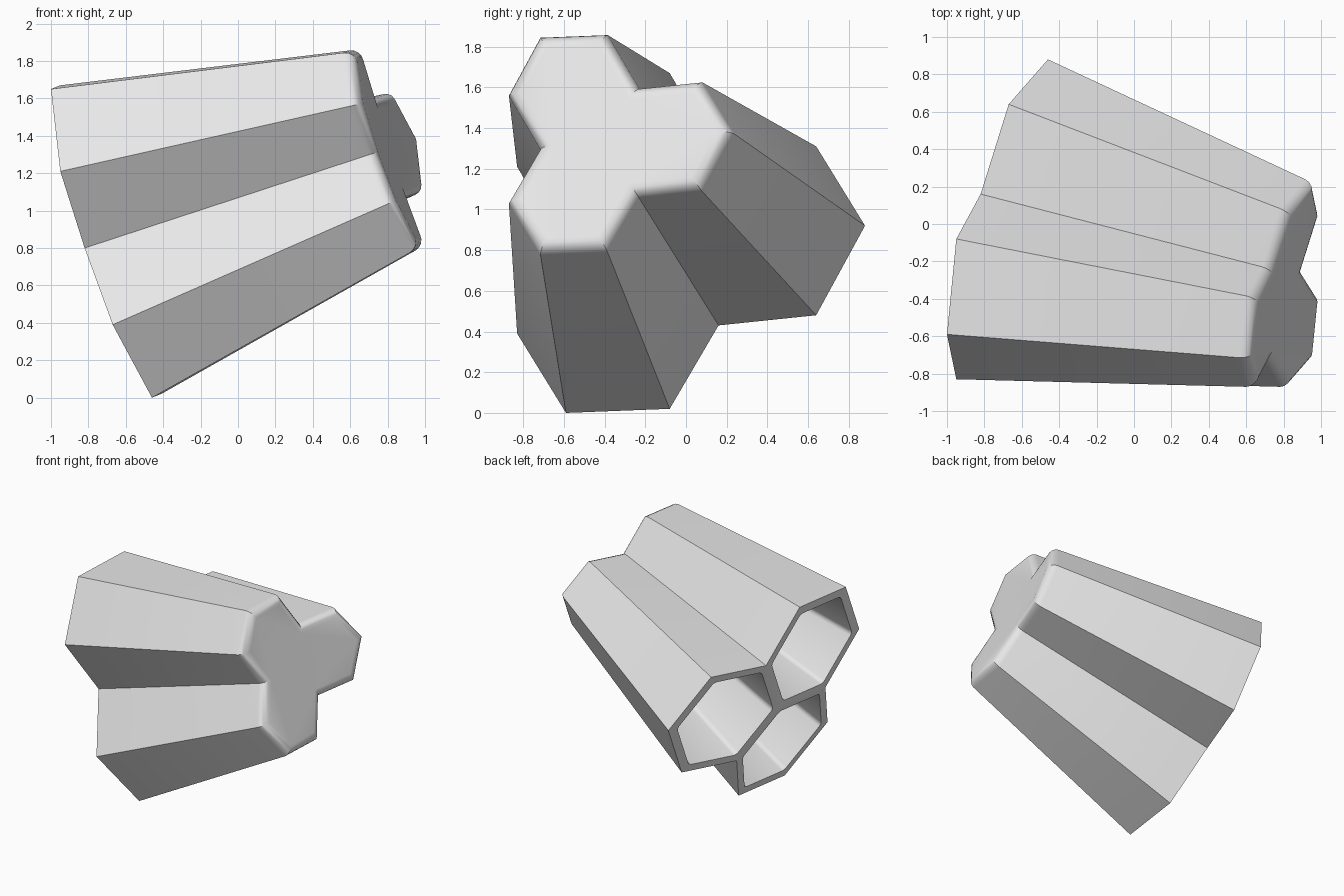
import bpy, bmesh, math
from mathutils import Vector

cube = bpy.data.objects.get("Cube")
if cube:
    bpy.data.objects.remove(cube, do_unlink=True)

grey = bpy.data.materials.new("light_grey")
grey.use_nodes = True
colour = (0.8, 0.8, 0.8, 1)
grey.diffuse_color = colour
grey.node_tree.nodes["Principled BSDF"].inputs["Base Color"].default_value = colour

# Mouth of the cluster: shared middle, tip of each cell, and corners shared by neighbours
middle = Vector((-0.77, -0.08, 0.82))
tips = [Vector(p) for p in ((-0.46, -0.59, 0), (-0.46, 0.88, 0.92), (-1, -0.59, 1.65))]
shared = [Vector(p) for p in ((-0.82, -0.59, 0.8), (-0.56, 0.16, 0.43), (-0.82, 0.16, 1.26))]

# All cells taper towards one focus
axis = Vector((0.933, -0.191, 0.305)).normalized()
REACH = 4.53
focus = middle + axis * REACH
END = 0.635       # scale of the closed end
WALL = 0.06
APOTHEM = 0.44


def taper(p, k):
    return focus.lerp(p, k)


def cell_corners(i):
    """Hexagon of cell i, starting at the shared middle."""
    s1, s2, tip = shared[i], shared[(i + 1) % 3], tips[i]
    total = middle + tip
    return [middle, s1, total - s2, tip, total - s1, s2]


def inner_corners(i, k):
    """Cell hexagon at scale k, inset by the wall thickness."""
    pts = [taper(p, k) for p in cell_corners(i)]
    centre = sum(pts, Vector()) / 6
    shift = (pts[0] - centre).normalized() * 0.012
    return [centre.lerp(p, 1 - WALL / (APOTHEM * k)) + shift for p in pts]


bm = bmesh.new()
cache = {}


def vert(p):
    key = tuple(round(c, 3) for c in p)
    if key not in cache:
        cache[key] = bm.verts.new(p)
    return cache[key]


def ring_faces(a, b, edges=range(6)):
    for j in edges:
        n = (j + 1) % 6
        bm.faces.new((a[j], a[n], b[n], b[j]))


inner_edges, cap_faces = [], []
for i in range(3):
    mouth = [vert(p) for p in cell_corners(i)]
    cap = [vert(taper(p, END)) for p in cell_corners(i)]
    lip = [bm.verts.new(p) for p in inner_corners(i, 1)]
    floor = [bm.verts.new(p) for p in inner_corners(i, END + 0.07 / REACH)]
    ring_faces(mouth, cap, range(1, 5))     # outer walls
    ring_faces(mouth, lip)                  # rim
    ring_faces(lip, floor)                  # inner walls
    cap_faces.append(bm.faces.new(cap))
    bm.faces.new(floor)
    for j in range(6):
        inner_edges.append(bm.edges.get((lip[j], floor[j])))
        inner_edges.append(bm.edges.get((floor[j], floor[(j + 1) % 6])))

bmesh.ops.recalc_face_normals(bm, faces=bm.faces)

# Round the closed end, and lightly round the inside corners
rim_edges = [e for f in cap_faces for e in f.edges
             if sum(g in cap_faces for g in e.link_faces) == 1]
bmesh.ops.bevel(bm, geom=rim_edges, offset=0.06, segments=4, profile=0.5,
                affect='EDGES', clamp_overlap=True)
bmesh.ops.bevel(bm, geom=[e for e in inner_edges if e.is_valid], offset=0.025, segments=3,
                profile=0.5, affect='EDGES', clamp_overlap=True)
bmesh.ops.recalc_face_normals(bm, faces=bm.faces)

mesh = bpy.data.meshes.new("hexagon_cell_cluster")
bm.to_mesh(mesh)
bm.free()
mesh.materials.append(grey)
cluster = bpy.data.objects.new("hexagon_cell_cluster", mesh)
bpy.context.collection.objects.link(cluster)

bpy.ops.object.select_all(action='DESELECT')
cluster.select_set(True)
bpy.context.view_layer.objects.active = cluster
bpy.ops.object.shade_smooth_by_angle(angle=math.radians(30))
